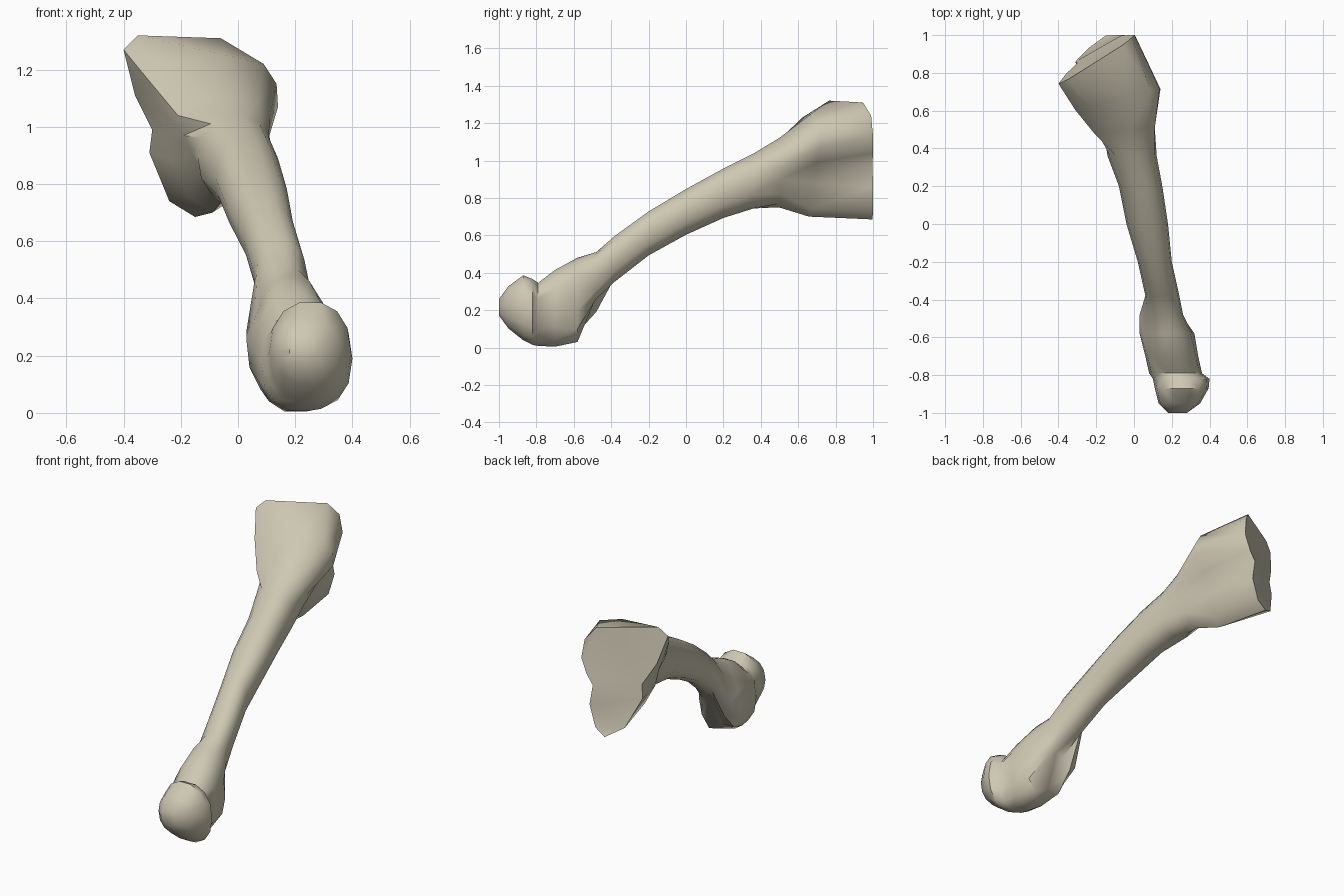
import bpy
import bmesh
from math import cos, sin, pi, copysign

default_cube = bpy.data.objects.get("Cube")
if default_cube:
    bpy.data.objects.remove(default_cube, do_unlink=True)

SIDES = 14


def make_material(name, colour):
    material = bpy.data.materials.new(name)
    material.use_nodes = True
    material.diffuse_color = colour
    material.node_tree.nodes["Principled BSDF"].inputs["Base Color"].default_value = colour
    return material


def oval_ring(y, left, right, bottom, top, fullness=0.88):
    """Rounded cross-section filling the given bounds at depth y."""
    def bulge(value):
        return copysign(abs(value) ** fullness, value)

    centre_x, centre_z = (left + right) / 2, (bottom + top) / 2
    half_x, half_z = (right - left) / 2, (top - bottom) / 2
    angles = [2 * pi * i / SIDES for i in range(SIDES)]
    return [(centre_x + half_x * bulge(cos(a)), y, centre_z + half_z * bulge(sin(a)))
            for a in angles]


def profile_ring(profile, y, turn=0, lean=0):
    """Profile of (x, z) points on a turned, leaning plane, worn flat at the back."""
    return [(x, min(1, y + turn * (x + 0.2) + lean * (1.31 - z)), z) for x, z in profile]


def loft(name, rings, material):
    """Skin a row of rings and cap both ends."""
    bm = bmesh.new()
    loops = [[bm.verts.new(point) for point in ring] for ring in rings]
    for first, second in zip(loops, loops[1:]):
        for i in range(SIDES):
            j = (i + 1) % SIDES
            bm.faces.new((first[i], first[j], second[j], second[i]))
    bm.faces.new(loops[0])
    bm.faces.new(loops[-1])
    bmesh.ops.recalc_face_normals(bm, faces=bm.faces[:])
    bmesh.ops.triangulate(bm, faces=bm.faces[:])
    mesh = bpy.data.meshes.new(name)
    bm.to_mesh(mesh)
    bm.free()
    mesh.materials.append(material)
    part = bpy.data.objects.new(name, mesh)
    bpy.context.collection.objects.link(part)
    return part


bone_colour = make_material("pale bone", (0.62, 0.575, 0.45, 1))

# Rounded knuckle: y, left, right, bottom, top
knuckle = [
    (-1.0, .18, .28, .17, .26),
    (-.95, .13, .35, .10, .33),
    (-.87, .11, .395, .035, .39),
    (-.82, .10, .40, .01, .37),
    (-.79, .08, .36, .005, .35),
    (-.70, .06, .34, 0, .42),
]

# Heel behind the knuckle, hollow between a low flange and the far edge
heel = [
    (.31, .30), (.30, .38), (.25, .46), (.17, .48), (.11, .45),
    (.08, .38), (.05, .31), (.03, .25), (.04, .16), (.08, .08),
    (.16, .08), (.25, .03), (.30, .10), (.32, .20),
]
heel_back = [
    (.26, .38), (.25, .45), (.21, .50), (.16, .51), (.12, .49),
    (.08, .44), (.06, .36), (.03, .29), (.04, .22), (.08, .19),
    (.13, .26), (.18, .27), (.23, .26), (.25, .31),
]

# Slender shaft, rising to the back
shaft = [
    (-.38, .06, .24, .35, .60),
    (-.20, .02, .20, .49, .73),
    (0, -.04, .18, .60, .85),
    (.20, -.08, .15, .69, .96),
    (.36, -.14, .12, .74, 1.04),
]

# Flared head, from its neck to the end with a lobe below
neck = [
    (.11, .97), (.11, 1.03), (.07, 1.09), (-.02, 1.12), (-.13, 1.10),
    (-.21, 1.04), (-.19, .97), (-.16, .91), (-.13, .85), (-.10, .79),
    (-.05, .75), (0, .77), (.04, .82), (.09, .90),
]
flare = [
    (.14, 1.07), (.135, 1.15), (.09, 1.22), (-.04, 1.25), (-.23, 1.23),
    (-.31, 1.16), (-.28, 1.07), (-.25, .98), (-.23, .88), (-.17, .76),
    (-.09, .70), (-.03, .74), (0, .88), (.07, .99),
]
end_face = [
    (-.03, 1.04), (.005, 1.13), (-.01, 1.24), (-.06, 1.31), (-.35, 1.32),
    (-.40, 1.27), (-.36, 1.11), (-.30, .99), (-.31, .91), (-.24, .74),
    (-.15, .685), (-.09, .73), (-.05, .86), (-.07, .98),
]

rings = [oval_ring(*row) for row in knuckle]
rings += [profile_ring(heel, -.58), profile_ring(heel_back, -.48)]
rings += [oval_ring(*row) for row in shaft]
rings += [profile_ring(neck, .48, .1),
          profile_ring(flare, .63, .25),
          profile_ring(end_face, .86, .62, .17)]
bone = loft("leg_bone", rings, bone_colour)

# Smooth shading with crisp rims
bpy.ops.object.select_all(action="DESELECT")
bone.select_set(True)
bpy.context.view_layer.objects.active = bone
bpy.ops.object.shade_smooth_by_angle(angle=pi / 4)
